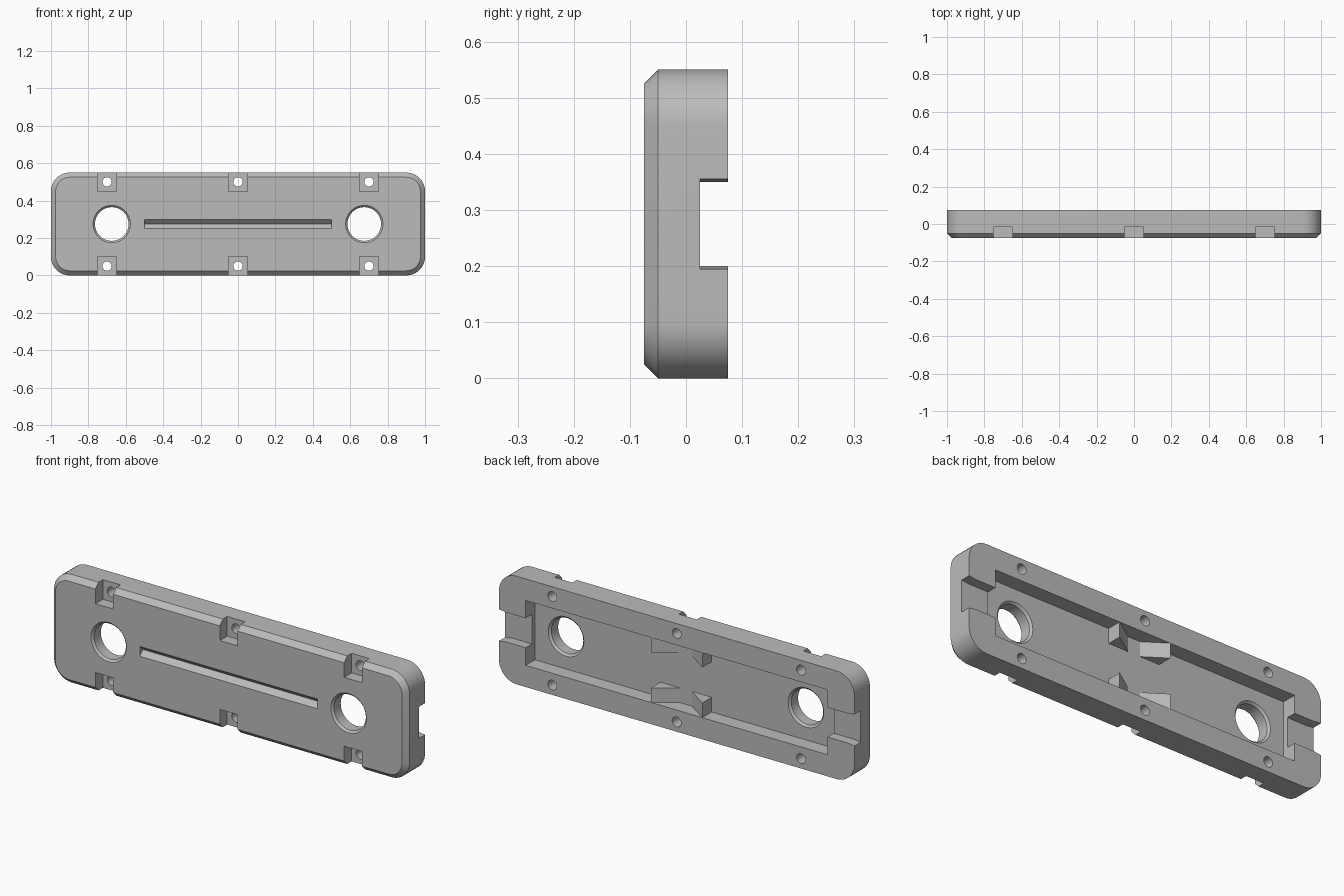
import bpy
import bmesh
from math import sin, cos, pi

cube = bpy.data.objects.get("Cube")
if cube:
    bpy.data.objects.remove(cube, do_unlink=True)

MID = 0.275             # half the plate height
FRONT, BACK = -0.075, 0.075

grey = bpy.data.materials.new("plain grey")
grey.use_nodes = True
grey.diffuse_color = (0.5, 0.5, 0.5, 1)
grey.node_tree.nodes["Principled BSDF"].inputs["Base Color"].default_value = (0.5, 0.5, 0.5, 1)


def loft(name, rings):
    """Closed solid through a list of equal-length point rings."""
    bm = bmesh.new()
    loops = [[bm.verts.new(p) for p in ring] for ring in rings]
    n = len(loops[0])
    for a, b in zip(loops, loops[1:]):
        for i in range(n):
            j = (i + 1) % n
            bm.faces.new((a[i], a[j], b[j], b[i]))
    bm.faces.new(loops[0])
    bm.faces.new(loops[-1])
    bmesh.ops.recalc_face_normals(bm, faces=bm.faces)
    mesh = bpy.data.meshes.new(name)
    bm.to_mesh(mesh)
    bm.free()
    mesh.materials.append(grey)
    ob = bpy.data.objects.new(name, mesh)
    bpy.context.collection.objects.link(ob)
    return ob


def circle(x, y, z, r, n):
    return [(x + r * cos(2 * pi * i / n), y, z + r * sin(2 * pi * i / n)) for i in range(n)]


def rounded_rect(y, hx, hz, r, steps=10):
    pts = []
    for q, (sx, sz) in enumerate([(1, 1), (-1, 1), (-1, -1), (1, -1)]):
        for i in range(steps + 1):
            a = pi / 2 * (q + i / steps)
            pts.append((sx * (hx - r) + r * cos(a), y, MID + sz * (hz - r) + r * sin(a)))
    return pts


def box(name, x0, x1, y0, y1, z0, z1):
    return loft(name, [[(x, y0, z0), (x, y1, z0), (x, y1, z1), (x, y0, z1)] for x in (x0, x1)])


# Plate with rounded corners and a chamfered front rim
plate = loft("plate", [rounded_rect(BACK, 1, MID, 0.1),
                       rounded_rect(-0.05, 1, MID, 0.1),
                       rounded_rect(FRONT, 0.975, MID - 0.025, 0.075)])

cutters = []

# Pocket in the back
cutters.append(box("pocket_cutter", -0.85, 0.85, 0, 0.1, 0.11, 0.44))

# V-shaped groove across the front
cutters.append(loft("groove_cutter", [
    [(x, -0.085, MID - 0.035), (x, -0.05, MID), (x, -0.085, MID + 0.035)]
    for x in (-0.5, 0.5)]))

for side in (-1, 1):
    # Large round opening, chamfered on both faces
    cutters.append(loft("opening_cutter", [
        circle(side * 0.675, y, MID, r, 48)
        for y, r in [(-0.085, 0.11), (-0.065, 0.09), (-0.01, 0.09), (0.01, 0.11)]]))
    # End slot, slightly flared at the mouth
    cutters.append(loft("end_slot_cutter", [
        [(side * x, 0.025, MID - h), (side * x, 0.1, MID - h),
         (side * x, 0.1, MID + h), (side * x, 0.025, MID + h)]
        for x, h in [(0.84, 0.075), (0.96, 0.075), (1.02, 0.083)]]))

# Screw notches and screw holes along both long edges
for x in (-0.7, 0, 0.7):
    for s in (-1, 1):
        z0, z1 = sorted((MID + s * 0.175, MID + s * 0.3))
        cutters.append(box("notch_cutter", x - 0.05, x + 0.05, -0.1, -0.015, z0, z1))
        cutters.append(loft("screw_hole_cutter", [
            circle(x, y, MID + s * 0.225, 0.025, 24) for y in (-0.1, 0.1)]))

bpy.context.view_layer.objects.active = plate
for c in cutters:
    c.hide_render = True
    mod = plate.modifiers.new("cut", "BOOLEAN")
    mod.operation = "DIFFERENCE"
    mod.solver = "EXACT"
    mod.object = c
    bpy.ops.object.modifier_apply(modifier=mod.name)
    bpy.data.objects.remove(c, do_unlink=True)

# Ramp wedges on the pocket floor, mirrored left-right and top-bottom
for sx, side in ((1, "left"), (-1, "right")):
    for sz, level in ((1, "upper"), (-1, "lower")):
        loft(f"{level}_{side}_wedge", [
            [(sx * 0.034, 0, z), (sx * 0.144, 0, z), (sx * 0.144, BACK, z)]
            for z in (MID + sz * 0.09, MID + sz * 0.165)])

# Smooth the round parts only
bpy.ops.object.select_all(action="DESELECT")
plate.select_set(True)
bpy.ops.object.shade_smooth_by_angle()
